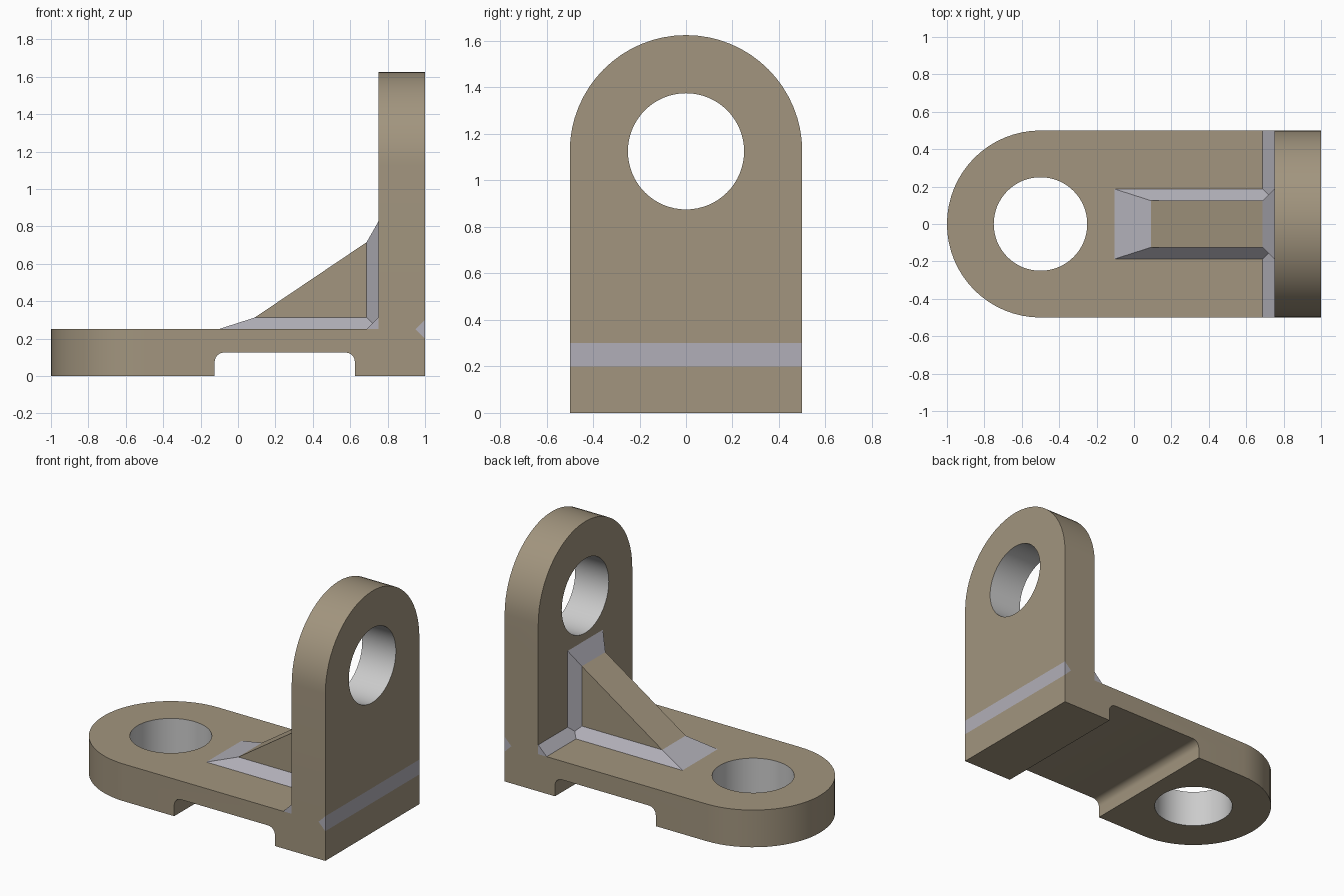
import bpy
from math import sin, cos, pi

if "Cube" in bpy.data.objects:
    bpy.data.objects.remove(bpy.data.objects["Cube"])


def material(name, rgb):
    m = bpy.data.materials.new(name)
    m.diffuse_color = (*rgb, 1)
    m.use_nodes = True
    m.node_tree.nodes["Principled BSDF"].inputs["Base Color"].default_value = m.diffuse_color
    return m


TAN = material("tan", (0.36, 0.30, 0.21))
GREY = material("bore_grey", (0.6, 0.6, 0.6))
WELD = material("weld_grey", (0.44, 0.43, 0.48))


def add(name, verts, faces, mat):
    me = bpy.data.meshes.new(name)
    me.from_pydata(verts, [], faces)
    ob = bpy.data.objects.new(name, me)
    bpy.context.collection.objects.link(ob)
    me.materials.append(mat)
    # consistent outward normals
    bpy.context.view_layer.objects.active = ob
    bpy.ops.object.mode_set(mode='EDIT')
    bpy.ops.mesh.select_all(action='SELECT')
    bpy.ops.mesh.normals_make_consistent(inside=False)
    bpy.ops.object.mode_set(mode='OBJECT')
    return ob


def loft(name, a, b, mat):
    """Solid between two matching loops of 3D points."""
    n = len(a)
    sides = [(i, (i + 1) % n, n + (i + 1) % n, n + i) for i in range(n)]
    return add(name, a + b, [tuple(range(n)), tuple(range(n, 2 * n))] + sides, mat)


def prism(name, pts, axis, lo, hi, mat):
    """Extrude a 2D profile along x (pts yz), y (pts xz) or z (pts xy)."""
    def place(p, t):
        p = list(p)
        p.insert(axis, t)
        return tuple(p)
    return loft(name, [place(p, lo) for p in pts], [place(p, hi) for p in pts], mat)


def arc(cx, cy, r, a0, a1, n):
    return [(cx + r * cos(a0 + (a1 - a0) * i / n),
             cy + r * sin(a0 + (a1 - a0) * i / n)) for i in range(n + 1)]


def combine(ob, cutter, op):
    m = ob.modifiers.new("cut", 'BOOLEAN')
    m.object, m.operation, m.solver = cutter, op, 'EXACT'
    m.material_mode = 'TRANSFER'
    bpy.context.view_layer.objects.active = ob
    bpy.ops.object.modifier_apply(modifier=m.name)
    bpy.data.objects.remove(cutter)


# L-shaped bracket with the relief under the base and the weld groove behind
profile = ([(-1.1, 0), (-0.125, 0)] + arc(-0.075, 0.075, 0.05, pi, pi / 2, 6)
           + arc(0.575, 0.075, 0.05, pi / 2, 0, 6)
           + [(0.625, 0), (1, 0), (1, 0.2), (0.95, 0.25), (1, 0.3), (1, 1.7),
              (0.75, 1.7), (0.75, 0.25), (-1.1, 0.25)])
body = prism("bracket", profile, 1, -0.6, 0.6, TAN)

# Rounded outlines of base and upright
plan = arc(-0.5, 0, 0.5, pi / 2, 3 * pi / 2, 32) + [(1.2, -0.5), (1.2, 0.5)]
combine(body, prism("plan", plan, 2, -0.5, 2, TAN), 'INTERSECT')
face = arc(0, 1.125, 0.5, 0, pi, 32) + [(-0.5, -0.2), (0.5, -0.2)]
combine(body, prism("face", face, 0, -1.2, 1.2, TAN), 'INTERSECT')

# Bores
combine(body, prism("bore", arc(-0.5, 0, 0.25, 0, 2 * pi, 64)[:-1], 2, -0.2, 0.5, GREY), 'DIFFERENCE')
combine(body, prism("bore", arc(0, 1.125, 0.25, 0, 2 * pi, 64)[:-1], 0, 0.6, 1.2, GREY), 'DIFFERENCE')
bpy.ops.object.select_all(action='DESELECT')
body.select_set(True)
bpy.context.view_layer.objects.active = body
bpy.ops.object.shade_smooth_by_angle(angle=pi / 6)

# Gusset rib
prism("rib", [(0.09, 0.3125), (0.6875, 0.715), (0.75, 0.757), (0.75, 0.25), (0.09, 0.25)],
      1, -0.125, 0.125, TAN)

# Straight welds between base and upright
prism("inner_weld", [(0.6875, 0.25), (0.75, 0.25), (0.75, 0.3125)], 1, -0.5, 0.5, WELD)
prism("outer_weld", [(0.95, 0.25), (1, 0.2), (1, 0.3)], 1, -0.5, 0.5, WELD)


# Tapered welds around the rib foot and rib back
def rect_z(x0, w, z):
    return [(x0, -w, z), (0.75, -w, z), (0.75, w, z), (x0, w, z)]


def rect_x(x, w, z1):
    return [(x, -w, 0.25), (x, w, 0.25), (x, w, z1), (x, -w, z1)]


loft("rib_foot_weld", rect_z(-0.105, 0.1875, 0.25), rect_z(0.09, 0.125, 0.3125), WELD)
loft("rib_back_weld", rect_x(0.75, 0.1875, 0.825), rect_x(0.6875, 0.125, 0.715), WELD)
